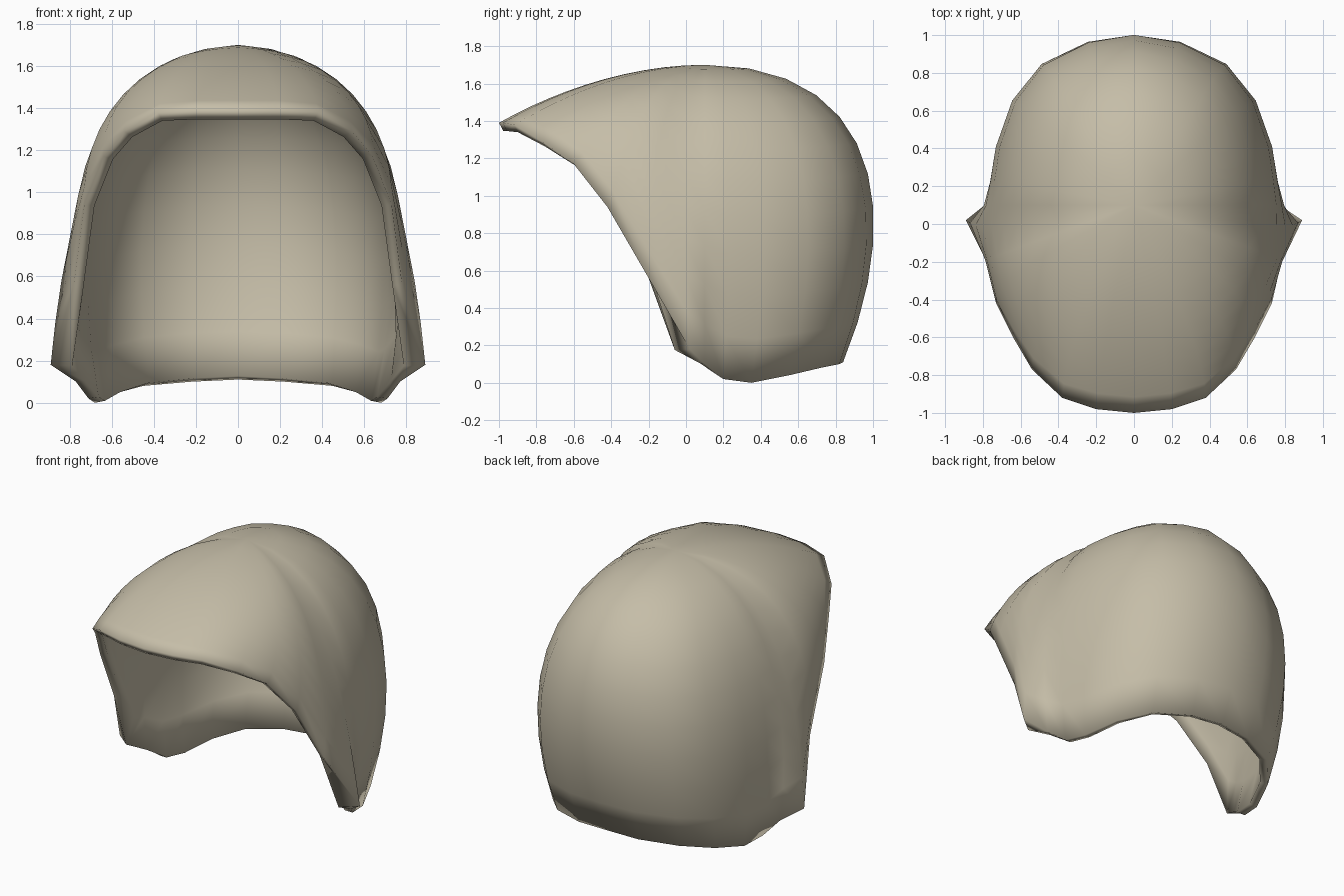
import bpy, bmesh
from mathutils import Vector

if "Cube" in bpy.data.objects:
    bpy.data.objects.remove(bpy.data.objects["Cube"])

# One row per half column, front to back: rim point, then the bulge handle above it
COLUMNS = [
    ((0.00, -1.00, 1.39), (0.00, -0.70, 1.56)),
    ((0.20, -0.98, 1.39), (0.17, -0.68, 1.56)),
    ((0.38, -0.92, 1.38), (0.36, -0.65, 1.53)),
    ((0.54, -0.77, 1.29), (0.53, -0.55, 1.46)),
    ((0.64, -0.60, 1.17), (0.66, -0.43, 1.38)),
    ((0.73, -0.42, 0.94), (0.75, -0.32, 1.25)),
    ((0.78, -0.20, 0.56), (0.82, -0.20, 1.08)),
    ((0.89, 0.02, 0.18), (0.82, -0.04, 0.92)),
    ((0.77, 0.10, 0.10), (0.87, 0.10, 0.90)),
    ((0.71, 0.20, 0.02), (0.87, 0.26, 0.87)),
    ((0.68, 0.35, 0.00), (0.84, 0.48, 0.87)),
    ((0.60, 0.55, 0.04), (0.74, 0.78, 0.87)),
    ((0.45, 0.72, 0.08), (0.56, 1.00, 0.88)),
    ((0.22, 0.82, 0.10), (0.28, 1.13, 0.90)),
    ((0.00, 0.84, 0.11), (0.00, 1.17, 0.90)),
]
CROWN = Vector((0, 0.1, 1.7))
ROWS = 11
FLARE = 7            # column of the pointed flare beside the ear
WALL, FLARE_WALL = 0.05, 0.13


def column_points(i, side):
    """Cubic curve from the crown down to the rim."""
    rim, bulge = (Vector((p[0] * side, p[1], p[2])) for p in COLUMNS[i])
    spread = 0.5 + 0.28 * min(i / 6, 1) + 0.1 * max(0, (i - 11) / 3)
    top = CROWN + (bulge - CROWN) * spread
    top.z = CROWN.z - 0.03 * min(i / 4, 1, (14 - i) / 3)
    pts = []
    for r in range(1, ROWS + 1):
        t = r / ROWS
        s = 1 - t
        pts.append(CROWN * s**3 + top * 3 * s * s * t + bulge * 3 * s * t * t + rim * t**3)
    return pts


material = bpy.data.materials.new("warm_beige")
material.diffuse_color = (0.56, 0.51, 0.39, 1)
material.use_nodes = True
material.node_tree.nodes["Principled BSDF"].inputs["Base Color"].default_value = material.diffuse_color

# Shell: right side front to back, then left side back to front
bm = bmesh.new()
weights = bm.verts.layers.deform.verify()
crown = bm.verts.new(CROWN)
crown[weights][0] = WALL / FLARE_WALL
last = len(COLUMNS) - 1
order = [(i, 1) for i in range(last + 1)] + [(i, -1) for i in range(last - 1, 0, -1)]
grid = []
for i, side in order:
    column = []
    for r, p in enumerate(column_points(i, side)):
        v = bm.verts.new(p)
        # the wall thickens toward the bottom of the flare
        thick = max(0, (r + 1) / ROWS - 0.6) / 0.4 if i == FLARE else 0
        v[weights][0] = (WALL + (FLARE_WALL - WALL) * thick) / FLARE_WALL
        column.append(v)
    grid.append(column)
for a, b in zip(grid, grid[1:] + grid[:1]):
    bm.faces.new((crown, a[0], b[0]))
    for r in range(ROWS - 1):
        bm.faces.new((a[r], a[r + 1], b[r + 1], b[r]))
bmesh.ops.recalc_face_normals(bm, faces=bm.faces)
if sum(f.normal.z for f in crown.link_faces) < 0:
    bmesh.ops.reverse_faces(bm, faces=bm.faces)
mesh = bpy.data.meshes.new("head_shell")
bm.to_mesh(mesh)
bm.free()
mesh.materials.append(material)
shell = bpy.data.objects.new("head_shell", mesh)
bpy.context.collection.objects.link(shell)
shell.vertex_groups.new(name="wall_thickness")

# Wall grown inward
wall = shell.modifiers.new("wall", 'SOLIDIFY')
wall.thickness = FLARE_WALL
wall.offset = -1
wall.vertex_group = "wall_thickness"

bpy.context.view_layer.objects.active = shell
shell.select_set(True)
bpy.ops.object.shade_smooth()
